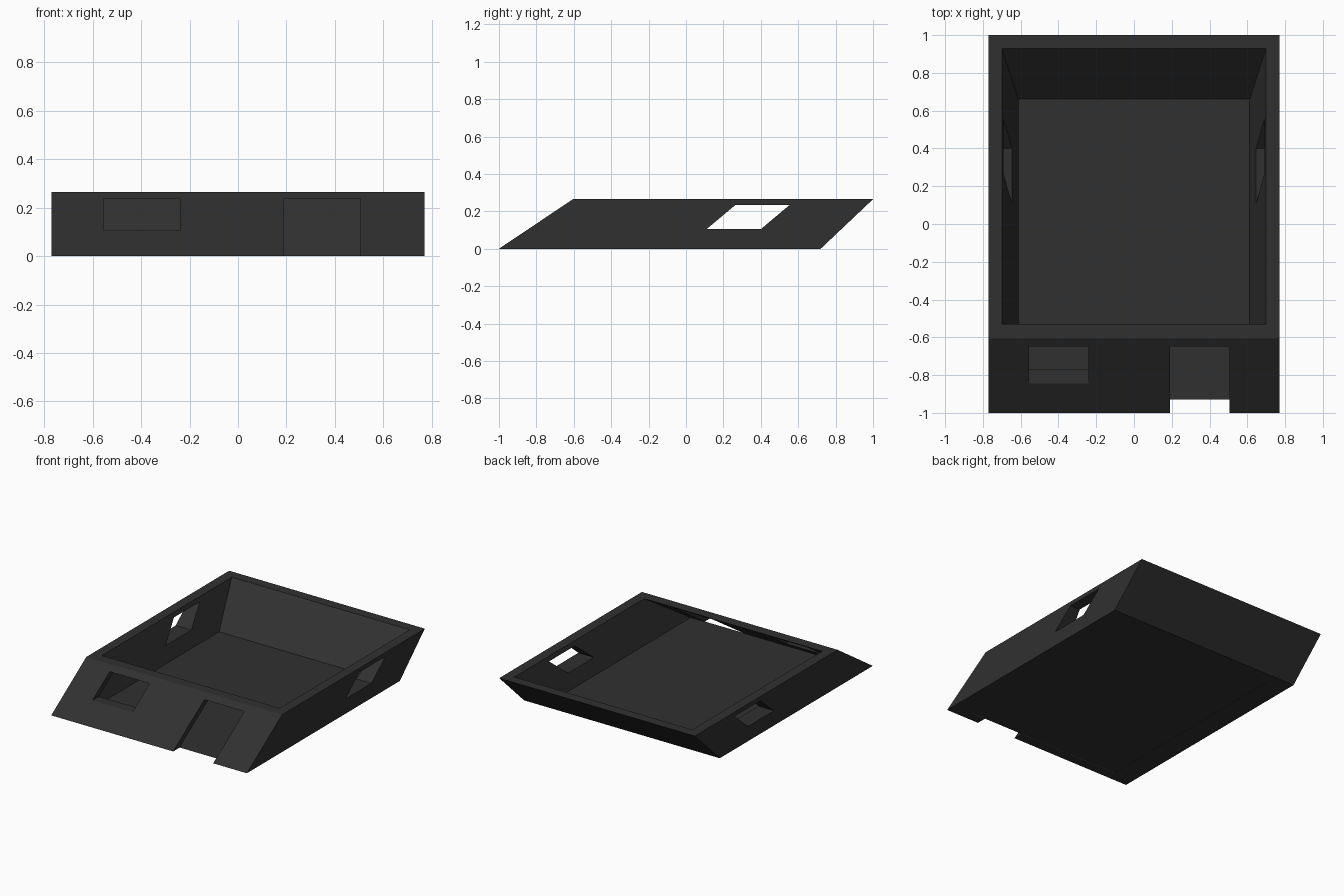
import bpy, bmesh

if "Cube" in bpy.data.objects:
    bpy.data.objects.remove(bpy.data.objects["Cube"])

H = 0.265  # wall height

dark = bpy.data.materials.new("dark_plaster")
dark.diffuse_color = (0.03, 0.03, 0.03, 1)
dark.use_nodes = True
dark.node_tree.nodes["Principled BSDF"].inputs["Base Color"].default_value = dark.diffuse_color


def make_object(name, bm):
    bmesh.ops.recalc_face_normals(bm, faces=bm.faces)
    mesh = bpy.data.meshes.new(name)
    bm.to_mesh(mesh)
    bm.free()
    obj = bpy.data.objects.new(name, mesh)
    bpy.context.collection.objects.link(obj)
    mesh.materials.append(dark)
    return obj


def ring(bm, x, y0, y1, z):
    return [bm.verts.new((sx * x, y, z)) for sx, y in ((-1, y0), (1, y0), (1, y1), (-1, y1))]


def bridge(bm, a, b):
    for i in range(4):
        j = (i + 1) % 4
        bm.faces.new((a[i], a[j], b[j], b[i]))


def prism_x(name, profile, x0, x1):
    """Cutter: a (y, z) profile extruded along x."""
    bm = bmesh.new()
    a = [bm.verts.new((x0, y, z)) for y, z in profile]
    b = [bm.verts.new((x1, y, z)) for y, z in profile]
    bm.faces.new(a)
    bm.faces.new(b)
    bridge(bm, a, b)
    obj = make_object(name, bm)
    obj.hide_render = True
    return obj


# leaning walls: closed band between outer and inner shells
bm = bmesh.new()
loops = [ring(bm, 0.77, -1.0, 0.72, 0), ring(bm, 0.77, -0.605, 1.0, H),
         ring(bm, 0.70, -0.53, 0.93, H), ring(bm, 0.612, -0.93, 0.66, 0)]
for i in range(4):
    bridge(bm, loops[i], loops[(i + 1) % 4])
walls = make_object("walls", bm)


def box_profile(z0, z1):
    return [(-1.2, z0), (-0.4, z0), (-0.4, z1), (-1.2, z1)]


# door, front window and the slanted pair of side windows
side = [(0.11, 0.105), (0.40, 0.105), (0.555, 0.235), (0.265, 0.235)]
cutters = [prism_x("door_cutter", box_profile(-0.1, 0.235), 0.19, 0.505),
           prism_x("front_window_cutter", box_profile(0.105, 0.235), -0.555, -0.24),
           prism_x("side_window_cutter", side, -1, 1)]
for c in cutters:
    mod = walls.modifiers.new(c.name, 'BOOLEAN')
    mod.operation = 'DIFFERENCE'
    mod.solver = 'EXACT'
    mod.object = c

# apply the openings, then remove the cutters
bpy.context.view_layer.objects.active = walls
for c in cutters:
    bpy.ops.object.modifier_apply(modifier=c.name)
    bpy.data.objects.remove(c)

# floor sheet inside the walls
bm = bmesh.new()
bm.faces.new(ring(bm, 0.614, -0.93, 0.662, 0.002))
floor = make_object("floor", bm)
